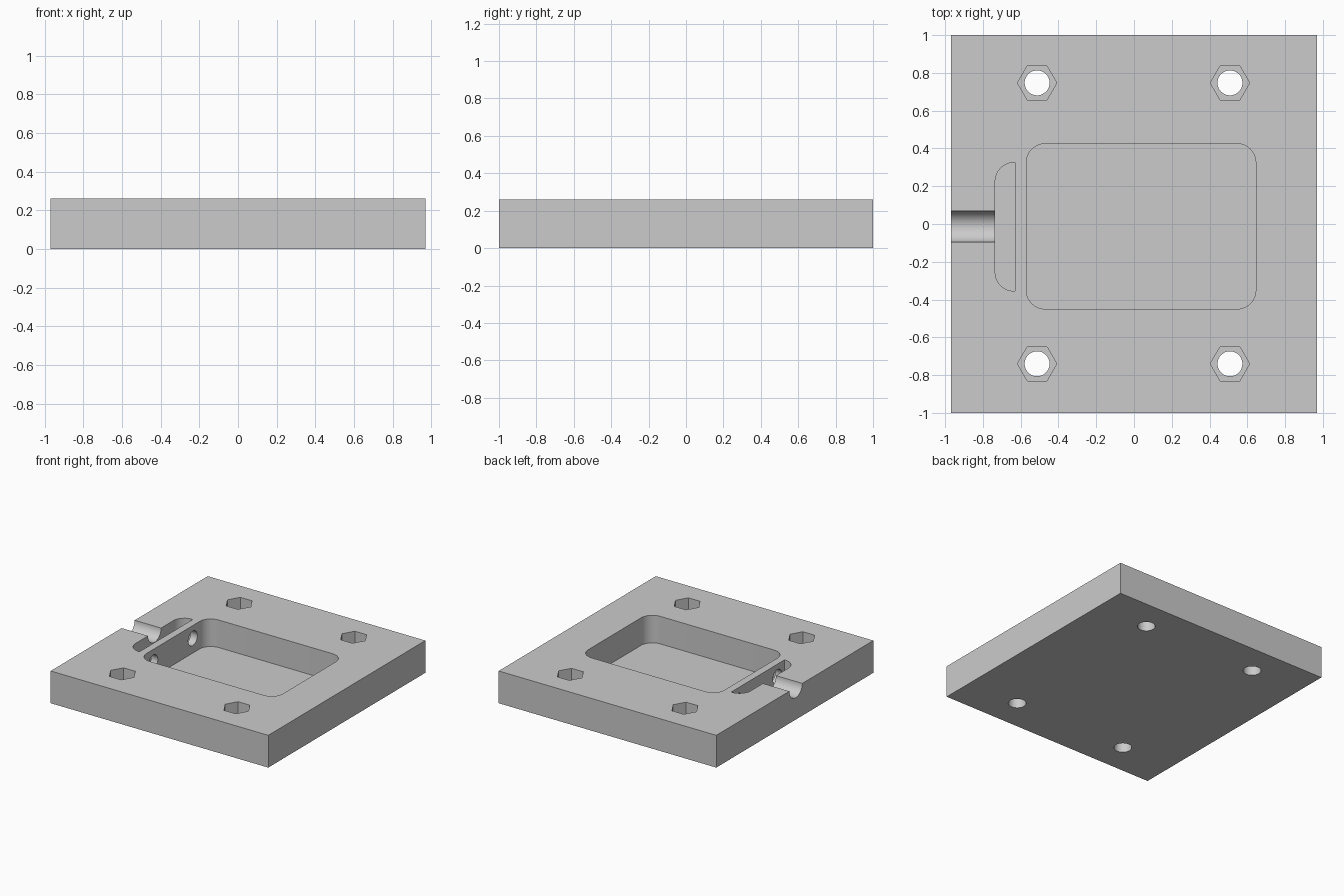
import bpy, bmesh, math
from mathutils import Vector

if "Cube" in bpy.data.objects:
    bpy.data.objects.remove(bpy.data.objects["Cube"])

TOP = 0.26        # plate thickness
FLOOR = 0.038     # floor height of the pocket and slot
SKIP = 0.1        # how far cutters overshoot open surfaces

grey = bpy.data.materials.new("plain_grey")
grey.use_nodes = True
grey.diffuse_color = (0.6, 0.6, 0.6, 1)
grey.node_tree.nodes["Principled BSDF"].inputs["Base Color"].default_value = (0.6, 0.6, 0.6, 1)


def prism(name, outline, z0, z1):
    """Extrude a flat outline between two heights."""
    bm = bmesh.new()
    face = bm.faces.new([bm.verts.new((x, y, z0)) for x, y in outline])
    ext = bmesh.ops.extrude_face_region(bm, geom=[face])["geom"]
    verts = [v for v in ext if isinstance(v, bmesh.types.BMVert)]
    bmesh.ops.translate(bm, verts=verts, vec=(0, 0, z1 - z0))
    bmesh.ops.recalc_face_normals(bm, faces=bm.faces)
    mesh = bpy.data.meshes.new(name)
    bm.to_mesh(mesh)
    bm.free()
    obj = bpy.data.objects.new(name, mesh)
    bpy.context.collection.objects.link(obj)
    mesh.materials.append(grey)
    return obj


def rounded(x0, x1, y0, y1, radii, steps=12):
    """Rectangle outline, one radius per corner, anticlockwise from upper right."""
    corners = [(x1, y1, -1, -1), (x0, y1, 1, -1), (x0, y0, 1, 1), (x1, y0, -1, 1)]
    pts = []
    for i, ((x, y, sx, sy), r) in enumerate(zip(corners, radii)):
        if r == 0:
            pts.append((x, y))
            continue
        for k in range(steps + 1):
            a = math.pi / 2 * (i + k / steps)
            pts.append((x + sx * r + r * math.cos(a), y + sy * r + r * math.sin(a)))
    return pts


def ring(x, y, r, sides):
    return [(x + r * math.cos(math.tau * i / sides), y + r * math.sin(math.tau * i / sides))
            for i in range(sides)]


def bore(name, x0, x1, y, z, r):
    """Round cutter lying along x."""
    obj = prism(name, ring(0, 0, r, 48), 0, x1 - x0)
    obj.rotation_euler = (0, math.pi / 2, 0)
    obj.location = (x0, y, z)
    return obj


plate = prism("mounting_plate", rounded(-0.97, 0.97, -1, 1, (0, 0, 0, 0)), 0, TOP)

# Main pocket, side slot and half-round cable channel
cutters = [
    prism("pocket_cutter", rounded(-0.57, 0.645, -0.45, 0.425, (0.1,) * 4), FLOOR, TOP + SKIP),
    prism("slot_cutter", rounded(-0.735, -0.63, -0.355, 0.325, (0, 0.1, 0.1, 0)), FLOOR, TOP + SKIP),
    bore("channel_cutter", -0.97 - SKIP, -0.69, -0.013, TOP, 0.083),
]

# Two round openings between the slot and the pocket
for y in (-0.265, 0.238):
    cutters.append(bore("wall_hole_cutter", -0.68, -0.5, y, 0.157, 0.058))

# Four bolt holes with hexagonal nut recesses
for x in (-0.513, 0.508):
    for y in (-0.74, 0.747):
        cutters.append(prism("nut_cutter", ring(x, y, 0.104, 6), 0.13, TOP + SKIP))
        cutters.append(prism("bolt_cutter", ring(x, y, 0.066, 48), -SKIP, TOP + SKIP))

bpy.ops.object.select_all(action="DESELECT")
bpy.context.view_layer.objects.active = plate
plate.select_set(True)
for cutter in cutters:
    cutter.hide_render = True
    mod = plate.modifiers.new("cut", "BOOLEAN")
    mod.operation = "DIFFERENCE"
    mod.solver = "EXACT"
    mod.object = cutter
    bpy.ops.object.modifier_apply(modifier=mod.name)
for cutter in cutters:
    bpy.data.objects.remove(cutter)

bpy.ops.object.shade_smooth_by_angle(angle=math.radians(30))
